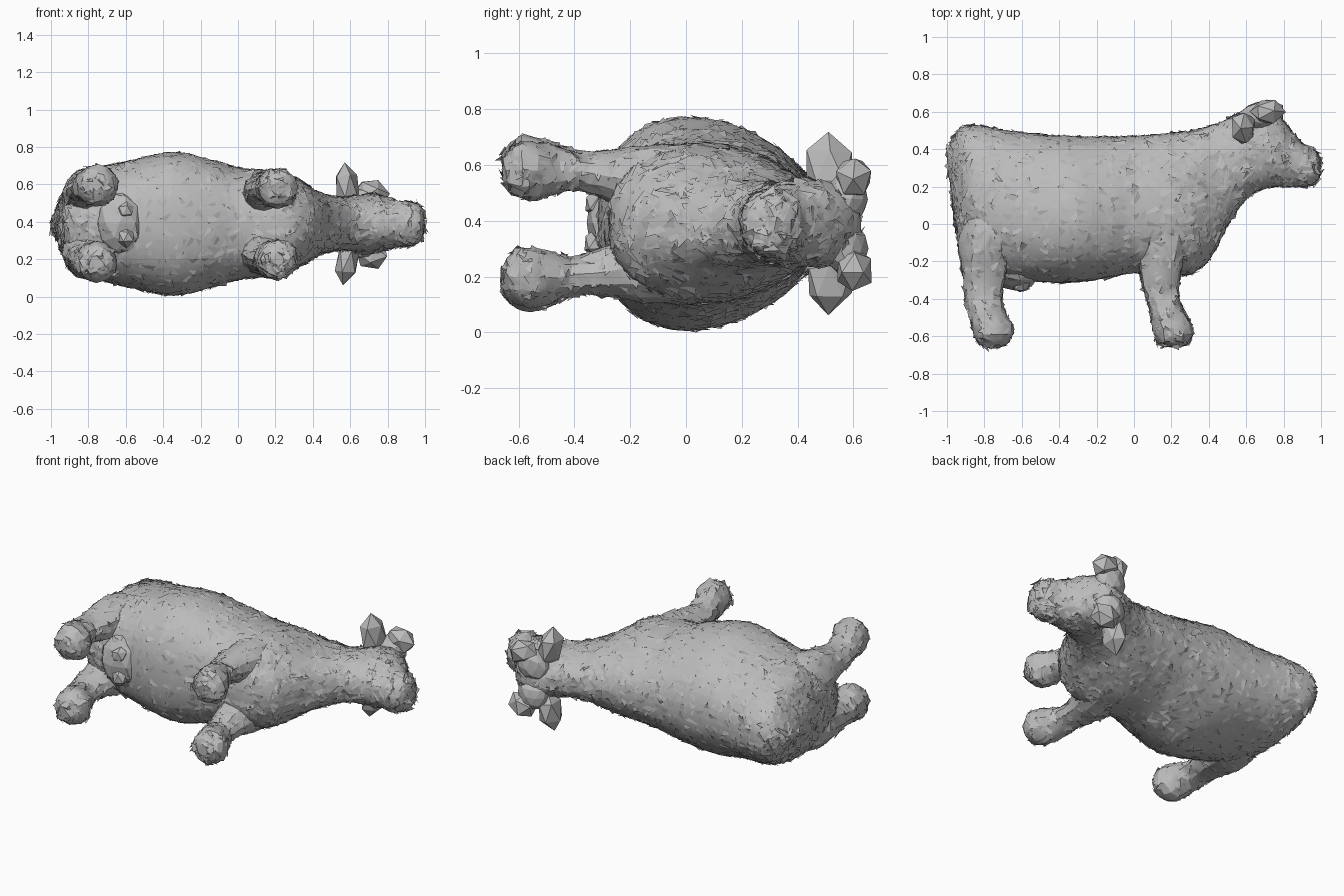
import bpy, bmesh, math, random
from mathutils import Vector, Matrix

random.seed(7)
cube = bpy.data.objects.get("Cube")
if cube:
    bpy.data.objects.remove(cube)

MID = 0.39  # height of the animal's symmetry plane, as it lies on its side

grey = bpy.data.materials.new("stone grey")
grey.use_nodes = True
grey.diffuse_color = (0.5, 0.5, 0.5, 1)
bsdf = grey.node_tree.nodes["Principled BSDF"]
bsdf.inputs["Base Color"].default_value = (0.5, 0.5, 0.5, 1)
bsdf.inputs["Roughness"].default_value = 0.8


def add_object(name, bm):
    me = bpy.data.meshes.new(name)
    bm.to_mesh(me)
    bm.free()
    me.materials.append(grey)
    ob = bpy.data.objects.new(name, me)
    bpy.context.collection.objects.link(ob)
    return ob


def smooth(ob, angle):
    bpy.ops.object.select_all(action='DESELECT')
    ob.select_set(True)
    bpy.context.view_layer.objects.active = ob
    bpy.ops.object.shade_smooth_by_angle(angle=math.radians(angle))


def loft(rings):
    """Skin a list of equal-length point rings and close both ends."""
    bm = bmesh.new()
    vr = [[bm.verts.new(p) for p in r] for r in rings]
    n = len(vr[0])
    for a, b in zip(vr, vr[1:]):
        for i in range(n):
            bm.faces.new((a[i], a[(i + 1) % n], b[(i + 1) % n], b[i]))
    bm.faces.new(vr[0][::-1])
    bm.faces.new(vr[-1])
    bmesh.ops.recalc_face_normals(bm, faces=bm.faces)
    return bm


def resample(rows, steps):
    """Catmull-Rom through rows of numbers."""
    out = []
    for i in range(len(rows) - 1):
        p0, p1, p2, p3 = (rows[min(max(k, 0), len(rows) - 1)] for k in range(i - 1, i + 3))
        for s in range(steps):
            t = s / steps
            out.append([0.5 * (2 * b + (c - a) * t + (2 * a - 5 * b + 4 * c - d) * t * t
                               + (3 * b - a - 3 * c + d) * t ** 3)
                        for a, b, c, d in zip(p0, p1, p2, p3)])
    return out + [list(rows[-1])]


def roughen(bm, amount):
    for v in bm.verts:
        v.co += Vector([random.uniform(-amount, amount) for _ in range(3)])


def flakes(name, source, density, size):
    """Tilted triangular chips scattered evenly over a part."""
    bm = bmesh.new()
    for f in source.data.polygons:
        if random.random() > f.area * density:
            continue
        n = f.normal
        u = n.orthogonal().normalized()
        u.rotate(Matrix.Rotation(random.uniform(0, 6.28), 3, n))
        tilt = Matrix.Rotation(random.uniform(-0.32, 0.32), 3, u)
        pts = []
        for k in range(3):
            d = u.copy()
            d.rotate(Matrix.Rotation(k * 2.09 + random.uniform(-0.4, 0.4), 3, n))
            pts.append(bm.verts.new(f.center + tilt @ d * size * random.uniform(0.6, 1.2)))
        bm.faces.new(pts)
    add_object(name, bm)


# Trunk, neck and head: (x, back line y, belly line y, half width, taper towards the back)
sections = [
    (-0.998, 0.39, 0.31, 0.02, 0.0), (-0.98, 0.44, 0.20, 0.06, 0.0), (-0.955, 0.48, 0.0, 0.12, 0.0),
    (-0.925, 0.51, -0.17, 0.185, 0.0),
    (-0.87, 0.53, -0.25, 0.255, 0.05), (-0.76, 0.515, -0.28, 0.305, 0.1), (-0.60, 0.49, -0.30, 0.345, 0.15),
    (-0.35, 0.47, -0.315, 0.395, 0.16), (-0.15, 0.465, -0.29, 0.355, 0.16), (0.0, 0.47, -0.26, 0.31, 0.16),
    (0.20, 0.485, -0.275, 0.29, 0.18), (0.32, 0.50, -0.26, 0.245, 0.15), (0.42, 0.53, -0.165, 0.18, 0.1),
    (0.50, 0.56, -0.01, 0.15, 0.05), (0.60, 0.61, 0.14, 0.145, 0.0), (0.70, 0.625, 0.19, 0.155, -0.05),
    (0.78, 0.57, 0.20, 0.145, 0.0), (0.84, 0.50, 0.20, 0.125, 0.0), (0.90, 0.43, 0.20, 0.12, 0.0),
    (0.96, 0.40, 0.21, 0.105, 0.0), (0.985, 0.37, 0.235, 0.075, 0.0), (0.996, 0.34, 0.28, 0.03, 0.0)]
SEG = 48
rings = []
for x, top, bot, w, taper in resample(sections, 5):
    cy, h = (top + bot) / 2, (top - bot) / 2
    ring = []
    for i in range(SEG):
        a = 2 * math.pi * i / SEG
        s, c = math.sin(a), math.cos(a)
        flat = math.copysign(abs(c) ** 0.85, c)
        ring.append((x, cy + h * s, MID + w * flat * (1 - taper * s) / (1 + taper * 0.3)))
    rings.append(ring)
bm = loft(rings)
roughen(bm, 0.003)
body = add_object("body", bm)
smooth(body, 40)
flakes("body_chips", body, 900, 0.042)


# Legs: (x, y, offset from the symmetry plane, radius in x, radius in z)
def leg(name, path, side):
    rows = resample(path, 3)
    bm = loft([[(x + rx * math.cos(k * math.pi / 6), y,
                 MID + side * (off + rz * math.sin(k * math.pi / 6))) for k in range(12)]
               for x, y, off, rx, rz in rows])
    bmesh.ops.triangulate(bm, faces=bm.faces)
    roughen(bm, 0.006)
    bmesh.ops.recalc_face_normals(bm, faces=bm.faces)
    ob = add_object(name, bm)
    smooth(ob, 25)
    flakes(name + "_chips", ob, 500, 0.036)


hind = [(-0.75, 0.20, 0.12, 0.08, 0.08), (-0.76, 0.06, 0.15, 0.14, 0.125), (-0.785, -0.10, 0.16, 0.155, 0.14),
        (-0.80, -0.25, 0.175, 0.12, 0.095), (-0.805, -0.38, 0.19, 0.10, 0.068), (-0.79, -0.46, 0.20, 0.098, 0.085),
        (-0.755, -0.56, 0.205, 0.112, 0.112), (-0.755, -0.63, 0.205, 0.085, 0.085), (-0.755, -0.66, 0.205, 0.035, 0.035)]
fore = [(0.18, 0.20, 0.12, 0.08, 0.08), (0.18, 0.08, 0.135, 0.14, 0.13), (0.16, -0.10, 0.145, 0.15, 0.14),
        (0.14, -0.25, 0.165, 0.112, 0.10), (0.15, -0.38, 0.185, 0.09, 0.068), (0.175, -0.46, 0.19, 0.092, 0.085),
        (0.21, -0.56, 0.19, 0.108, 0.108), (0.21, -0.63, 0.19, 0.085, 0.085), (0.21, -0.655, 0.19, 0.035, 0.035)]


# Faceted lumps: ears, horns, udder, muzzle
def lump(name, loc, scale, sub=1, turn=0.0):
    bm = bmesh.new()
    bmesh.ops.create_icosphere(bm, subdivisions=sub, radius=1)
    m = Matrix.Translation(loc) @ Matrix.Rotation(turn, 4, 'Y') @ Matrix.Diagonal((*scale, 1))
    bmesh.ops.transform(bm, matrix=m, verts=bm.verts)
    roughen(bm, 0.006)
    return add_object(name, bm)


for side, word in ((1, "upper"), (-1, "lower")):
    leg("hind_leg_" + word, hind, side)
    leg("front_leg_" + word, fore, side)
    lump("ear_" + word, (0.585, 0.515, MID + side * 0.20), (0.068, 0.092, 0.125), 1, side * -0.15)
    lump("horn_" + word, (0.715, 0.60, MID + side * 0.165), (0.095, 0.07, 0.08), 1, side * 0.4)
    lump("horn_base_" + word, (0.665, 0.575, MID + side * 0.09), (0.10, 0.075, 0.10), 2)
    lump("teat_" + word, (-0.60, -0.32, MID + side * 0.07), (0.05, 0.05, 0.055))
udder = lump("udder", (-0.63, -0.25, MID), (0.13, 0.105, 0.17), 2)
flakes("udder_chips", udder, 250, 0.036)
lump("muzzle", (0.90, 0.31, MID), (0.098, 0.12, 0.125), 2)
